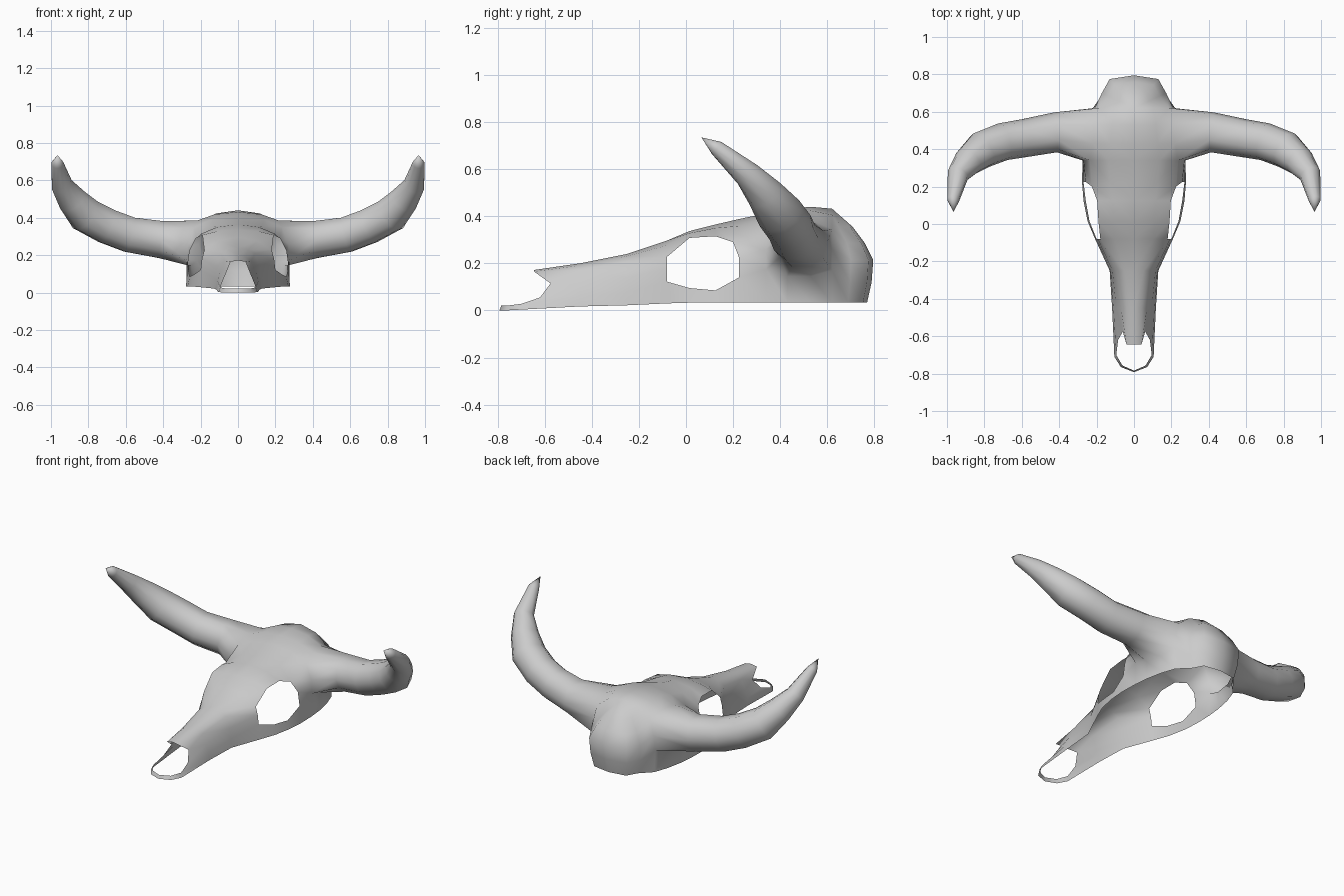
import bpy, bmesh
from math import atan2, cos, sin
from mathutils import Vector

if "Cube" in bpy.data.objects:
    bpy.data.objects.remove(bpy.data.objects["Cube"])

bm = bmesh.new()

# Half cross-sections of the shell: y, top z, then (x, z) at brow, middle, cheek, lower rim
sections = [
    (-.45, .200, .070, .170, .095, .110, .110, .060, .117, .017),
    (-.25, .240, .090, .208, .115, .140, .125, .075, .130, .022),
    (-.08, .297, .180, .228, .193, .180, .200, .122, .208, .030),
    (.015, .337, .190, .308, .220, .200, .238, .095, .248, .033),
    (.125, .365, .197, .315, .230, .200, .258, .085, .270, .033),
    (.225, .388, .225, .290, .258, .225, .270, .140, .278, .033),
    (.34, .412, .235, .350, .270, .260, .275, .175, .275, .033),
    (.43, .432, .220, .385, .260, .260, .265, .145, .266, .033),
    (.53, .440, .200, .385, .240, .260, .250, .145, .246, .033),
    (.62, .432, .185, .345, .210, .260, .220, .170, .215, .033),
]
# Front edge with the nasal notch
grid = [[Vector(p) for p in (
    (0, -.645, .172), (.04, -.645, .165), (.06, -.575, .115),
    (.085, -.62, .055), (.095, -.70, .028), (.105, -.71, .003))]]
for y, top, *p in sections:
    pts = [Vector((p[k], y, p[k + 1])) for k in range(0, 8, 2)]
    brow = Vector((p[0] * .58, y, top - (top - p[1]) * .3))
    grid.append([Vector((0, y, top)), brow] + pts)
grid[6][2].y -= .025

# Rounded back of the cranium, fanned around a point on the crown
fan = [(0, .432), (.5, .355), (.8, .285), (1, .215), (.96, .12), (.85, .033)]
for x, y in ((.172, .70), (.13, .775), (0, .795)):
    grid.append([Vector((x * r, .62 + (y - .62) * r, z)) for r, z in fan])

V = [[bm.verts.new(p) for p in row] for row in grid]
EYE, HORN = range(3, 6), range(7, 10)
for i in range(len(V) - 1):
    for j in range(5):
        if j in (2, 3) and (i in EYE or i in HORN):
            continue
        bm.faces.new((V[i][j], V[i + 1][j], V[i + 1][j + 1], V[i][j + 1]))

# Thin bone loop at the tip of the muzzle
upper, lower = V[0][4], V[0][5]
for x, y in ((.07, -.765), (0, -.792)):
    a = bm.verts.new((x * .88, y + .008, .021))
    b = bm.verts.new((x, y, 0))
    bm.faces.new((upper, a, b, lower))
    upper, lower = a, b

# Horn swept out of the opening in the side of the skull: centre, radius
loop = ([V[i][2] for i in range(7, 11)] + [V[10][3]]
        + [V[i][4] for i in range(10, 6, -1)] + [V[7][3]])
angles = [atan2(v.co.z - .265, v.co.y - .48) for v in loop]
path = [((.25, .485, .27), .12), ((.42, .49, .285), .107), ((.58, .46, .31), .102),
        ((.70, .44, .355), .101), ((.815, .395, .415), .1), ((.885, .335, .495), .08),
        ((.942, .262, .577), .058), ((.966, .13, .69), .033), ((.965, .065, .735), 0)]
centres = [Vector(c) for c, r in path]
u, v, prev = Vector((0, 1, 0)), Vector((0, 0, 1)), Vector((1, 0, 0))
for k in range(1, len(path) - 1):
    t = ((centres[k + 1] - centres[k]).normalized()
         + (centres[k] - centres[k - 1]).normalized()).normalized()
    turn = prev.rotation_difference(t)
    u, v, prev = turn @ u, turn @ v, t
    ring = [bm.verts.new(centres[k] + path[k][1] * (cos(a) * u + sin(a) * v)) for a in angles]
    for n in range(len(loop)):
        m = (n + 1) % len(loop)
        bm.faces.new((loop[n], loop[m], ring[m], ring[n]))
    loop = ring
tip = bm.verts.new(centres[-1])
for n in range(len(loop)):
    bm.faces.new((loop[n], loop[(n + 1) % len(loop)], tip))

bmesh.ops.remove_doubles(bm, verts=bm.verts, dist=.0005)
bmesh.ops.recalc_face_normals(bm, faces=bm.faces)

mesh = bpy.data.meshes.new("horned_skull")
bm.to_mesh(mesh)
bm.free()
skull = bpy.data.objects.new("horned_skull", mesh)
bpy.context.collection.objects.link(skull)

# Mirror the half across x = 0
mirror = skull.modifiers.new("mirror", 'MIRROR')
mirror.use_axis[0] = True
mirror.merge_threshold = .001

for p in mesh.polygons:
    p.use_smooth = True
